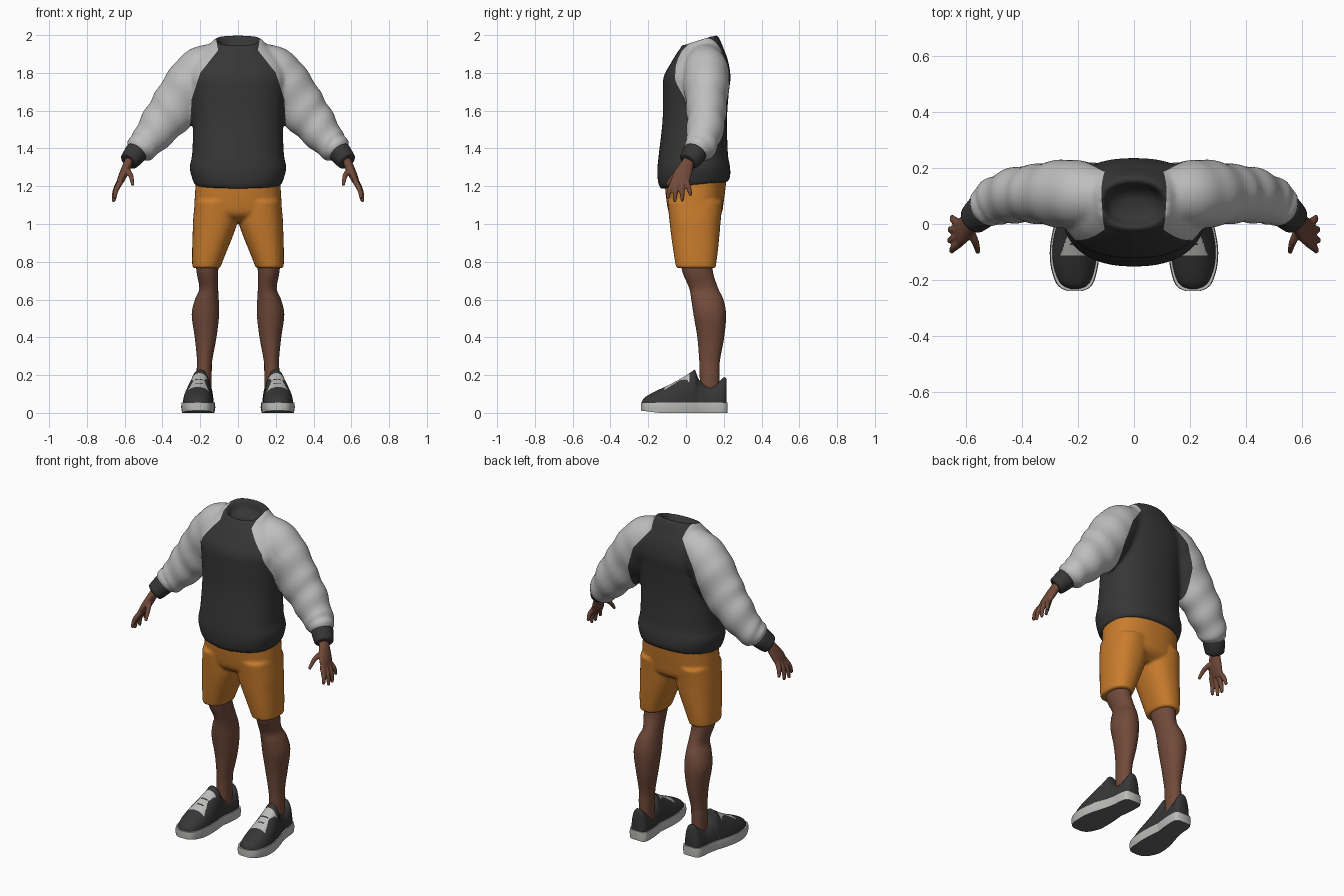
import bpy, bmesh, math
from mathutils import Vector

if "Cube" in bpy.data.objects:
    bpy.data.objects.remove(bpy.data.objects["Cube"])


def material(name, r, g, b):
    m = bpy.data.materials.new(name)
    m.use_nodes = True
    m.diffuse_color = (r, g, b, 1)
    m.node_tree.nodes["Principled BSDF"].inputs["Base Color"].default_value = (r, g, b, 1)
    return m


CHARCOAL = material("charcoal fabric", .037, .037, .037)
PALE = material("pale grey fabric", .52, .52, .52)
ORANGE = material("orange cotton", .58, .2, .025)
SKIN = material("brown skin", .165, .068, .042)
WHITE = material("off white rubber", .5, .5, .49)
TREAD = material("grey tread", .13, .13, .13)


def smooth_rows(rows, steps):
    """Catmull-Rom interpolation of every column of a table."""
    out = []
    for i in range(len(rows) - 1):
        a, b, c, d = (rows[max(0, min(len(rows) - 1, i + k))] for k in (-1, 0, 1, 2))
        for s in range(steps):
            t = s / steps
            out.append([.5 * (2 * q + (r - p) * t + (2 * p - 5 * q + 4 * r - w) * t * t
                              + (3 * q - p - 3 * r + w) * t ** 3)
                        for p, q, r, w in zip(a, b, c, d)])
    return out + [list(rows[-1])]


def power(v, e):
    return math.copysign(abs(v) ** (2 / e), v)


def angles(n):
    return [2 * math.pi * k / n for k in range(n)]


def slices(rows, side=1, steps=4, e=2.3, n=48):
    """Horizontal rings from rows of z, x min, x max, y front, y back, tilt."""
    rings = []
    for z, x0, x1, y0, y1, tilt in smooth_rows(rows, steps):
        ring = []
        for a in angles(n):
            dy = (y1 - y0) / 2 * power(math.sin(a), e)
            x = (x0 + x1) / 2 + (x1 - x0) / 2 * power(math.cos(a), e)
            ring.append((side * x, (y0 + y1) / 2 + dy, z + tilt * dy))
        rings.append(ring)
    return rings


def tube(rows, side=1, steps=5, n=24, fold=0):
    """Tube along a path of x, y, z, depth radius, width radius."""
    pts = smooth_rows(rows, steps)
    rings = []
    for i, (x, y, z, ra, rb) in enumerate(pts):
        t = Vector(pts[min(i + 1, len(pts) - 1)][:3]) - Vector(pts[max(i - 1, 0)][:3])
        t.normalize()
        u = Vector((0, 1, 0))
        u = (u - t * t.dot(u)).normalized()
        v = t.cross(u)
        ring = []
        for a in angles(n):
            swell = 1 + fold * math.sin(i * 1.05 + 1.3 * math.sin(a)) * i / len(pts)
            p = Vector((x, y, z)) + swell * (u * ra * math.cos(a) + v * rb * math.sin(a))
            ring.append((side * p.x, p.y, p.z))
        rings.append(ring)
    return rings


def build(name, lofts, mats, voxel=0, relax=0, cuts=(), rule=None, angle=60):
    """Loft rings into closed skins, blend them if asked, then colour faces by rule."""
    bm = bmesh.new()
    for rings in lofts:
        vs = [[bm.verts.new(p) for p in ring] for ring in rings]
        for r, s in zip(vs, vs[1:]):
            for k in range(len(r)):
                j = (k + 1) % len(r)
                bm.faces.new((r[k], r[j], s[j], s[k]))
        bm.faces.new(vs[0])
        bm.faces.new(vs[-1])
    bmesh.ops.recalc_face_normals(bm, faces=bm.faces)
    me = bpy.data.meshes.new(name)
    bm.to_mesh(me)
    bm.free()
    ob = bpy.data.objects.new(name, me)
    bpy.context.collection.objects.link(ob)
    if voxel:
        mod = ob.modifiers.new("blend", 'REMESH')
        mod.mode = 'VOXEL'
        mod.voxel_size = voxel
        mod = ob.modifiers.new("relax", 'SMOOTH')
        mod.iterations = relax
        bpy.context.view_layer.update()
        dg = bpy.context.evaluated_depsgraph_get()
        me = bpy.data.meshes.new_from_object(ob.evaluated_get(dg))
        ob.modifiers.clear()
        ob.data = me
    if cuts:
        bm = bmesh.new()
        bm.from_mesh(me)
        for co, no in cuts:
            bmesh.ops.bisect_plane(bm, geom=bm.verts[:] + bm.edges[:] + bm.faces[:],
                                   dist=1e-5, plane_co=co, plane_no=no)
        bm.to_mesh(me)
        bm.free()
    me.materials.clear()
    for m in mats:
        me.materials.append(m)
    for p in me.polygons:
        p.material_index = rule(p.center, p.normal) if rule else 0
    me.shade_smooth()
    me.set_sharp_from_angle(angle=math.radians(angle))
    return ob


SIDES = (1, -1)

# Sweater: body with a sunken neck opening, plus raglan sleeves
body = [(z, -w, w, f, b, t) for z, w, f, b, t in (
    (1.205, .228, -.135, .225, .1), (1.24, .242, -.148, .235, .1),
    (1.30, .256, -.152, .232, .06), (1.37, .243, -.144, .222, 0),
    (1.55, .238, -.124, .217, 0), (1.70, .25, -.122, .227, 0),
    (1.78, .258, -.118, .236, 0), (1.86, .235, -.08, .222, .05),
    (1.915, .185, -.05, .2, .1), (1.955, .145, -.03, .178, .24),
    (1.975, .122, -.02, .16, .3), (1.968, .106, -.005, .146, .3),
    (1.93, .09, .01, .13, .2), (1.91, .05, .04, .1, .1))]
sleeve = [(.07, .1, 1.87, .09, .095), (.18, .105, 1.82, .118, .127),
          (.25, .108, 1.745, .122, .133), (.33, .108, 1.625, .108, .13),
          (.41, .105, 1.525, .1, .112), (.49, .082, 1.425, .088, .087),
          (.525, .06, 1.395, .075, .074), (.545, .045, 1.37, .05, .05)]
seam = [(.3, 1.35), (.255, 1.5), (.245, 1.66), (.2, 1.8), (.105, 1.92), (.118, 1.99)]


def sweater_colour(c, n):
    if c.z < seam[0][1]:
        return int(abs(c.x) > .33)
    for (x0, z0), (x1, z1) in zip(seam, seam[1:]):
        if c.z <= z1:
            return int(abs(c.x) > x0 + (x1 - x0) * (c.z - z0) / (z1 - z0))
    return 0


cuts = [((s * x0, 0, z0), (s * (z1 - z0), 0, x0 - x1))
        for (x0, z0), (x1, z1) in zip(seam[1:], seam[2:]) for s in SIDES]
build("sweater", [slices(body)] + [tube(sleeve, s, 6, 32, .07) for s in SIDES],
      [CHARCOAL, PALE], .011, 5, cuts, sweater_colour)

# Shorts: pelvis blended with two legs
pelvis = [(z, -w, w, f, b, 0) for z, w, f, b in (
    (1.01, .15, -.03, .13), (1.05, .225, -.085, .185),
    (1.12, .23, -.103, .2), (1.24, .222, -.115, .215))]
short_leg = [(.766, .095, .242, -.052, .157, 0), (.85, .062, .243, -.066, .168, 0),
             (.95, .022, .24, -.08, .178, 0), (1.02, .002, .238, -.088, .184, 0),
             (1.12, .002, .228, -.098, .195, 0)]
build("shorts", [slices(pelvis)] + [slices(short_leg, s) for s in SIDES],
      [ORANGE], .009, 3)

# Legs, hands and cuffs on both sides
leg = [(z, a, b, f, k, 0) for z, a, b, f, k in (
    (.08, .142, .218, .075, .175), (.22, .139, .219, .072, .178),
    (.28, .136, .217, .07, .18), (.4, .114, .229, .06, .202),
    (.52, .1, .245, .04, .212), (.6, .102, .228, .028, .198),
    (.66, .105, .205, .017, .17), (.75, .105, .22, -.02, .142),
    (.85, .095, .225, -.035, .14))]
palm = [(.55, .04, 1.38, .03, .026), (.575, .015, 1.335, .032, .024),
        (.595, -.005, 1.29, .042, .024), (.615, -.025, 1.245, .05, .021),
        (.628, -.034, 1.215, .046, .016)]
fingers = [((.62, -.066, 1.225), (.645, -.086, 1.18), (.652, -.098, 1.135)),
           ((.627, -.045, 1.22), (.652, -.056, 1.17), (.66, -.06, 1.117)),
           ((.63, -.02, 1.22), (.652, -.02, 1.17), (.656, -.019, 1.12)),
           ((.625, .002, 1.225), (.645, .015, 1.19), (.65, .025, 1.15)),
           ((.588, -.02, 1.285), (.567, -.065, 1.255), (.557, -.102, 1.205))]
cuff = [(.532, .056, 1.388, .045, .045), (.536, .052, 1.383, .062, .06),
        (.556, .034, 1.357, .061, .057), (.577, .014, 1.332, .053, .05),
        (.578, .013, 1.331, .035, .032)]


def finger(points, side):
    radii = (.0155, .0135, .0085)
    return tube([(*p, r, r) for p, r in zip(points, radii)], side, 4, 12)


for label, s in (("left", 1), ("right", -1)):
    build(label + "_leg", [slices(leg, s, 5, 2.1, 32)], [SKIN])
    build(label + "_hand", [tube(palm, s)] + [finger(f, s) for f in fingers],
          [SKIN], .005, 2)
    build(label + "_cuff", [tube(cuff, s, 3)], [CHARCOAL])

# Shoes: rows of y, centre x, half width, top height
last = [(-.232, .211, .018, .062), (-.222, .211, .042, .078), (-.2, .212, .06, .094),
        (-.15, .213, .075, .12), (-.09, .212, .08, .148), (-.03, .208, .075, .18),
        (.03, .202, .064, .218), (.048, .2, .06, .226), (.07, .195, .058, .175),
        (.12, .187, .056, .146), (.17, .184, .055, .162), (.2, .182, .049, .188),
        (.214, .182, .034, .18)]


def shoe_upper(side, n=56):
    rings = []
    for y, cx, w, h in smooth_rows(last, 8):
        arc = [math.pi * k / n for k in range(n + 1)]
        rings.append([(side * (cx + w * power(math.cos(a), 2.3)), y,
                       .04 + (h - .04) * power(max(0, math.sin(a)), 2.3)) for a in arc])
    return rings


def shoe_sole(side):
    rings = []
    for y, cx, w, h in smooth_rows(last, 5):
        w, y = w + .009, y * 1.03
        low = max(0, -y - .14) * .12
        rings.append([(side * (cx + dx), y, z) for dx, z in (
            (w - .005, low), (w, .03), (w - .003, .056),
            (.003 - w, .056), (-w, .03), (.005 - w, low))])
    return rings


def lace_colour(c, n):
    d = abs(abs(c.x) - .207)
    panel = -.115 < c.y < .02 and n.z > .3 and d < .028 + .35 * abs(c.y + .035)
    slot = d < .022 and -.085 < c.y < 0 and math.sin(c.y * 330) > .55
    return int(panel and not slot)


for label, s in (("left", 1), ("right", -1)):
    build(label + "_shoe_upper", [shoe_upper(s)], [CHARCOAL, WHITE], rule=lace_colour)
    build(label + "_shoe_sole", [shoe_sole(s)], [WHITE, TREAD], angle=40,
          rule=lambda c, n: int(n.z < -.7))
